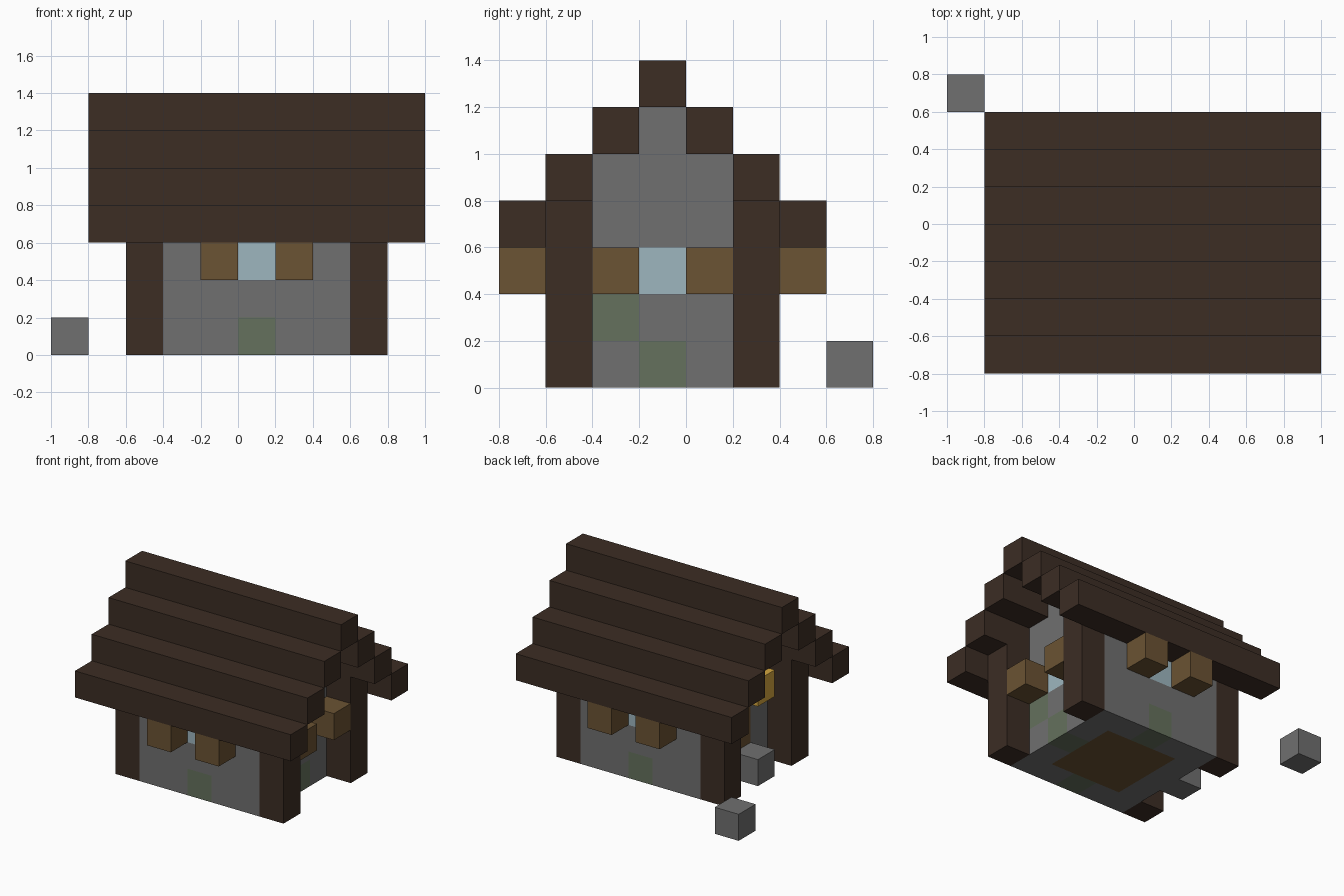
import bpy
import bmesh
from mathutils import Vector

CELL = 0.2  # everything sits on a cubic grid of this size

if "Cube" in bpy.data.objects:
    bpy.data.objects.remove(bpy.data.objects["Cube"], do_unlink=True)


def material(name, rgb):
    """Flat material from 0-255 display values."""
    lin = [(c / 255 / 12.92) if c < 11 else ((c / 255 + 0.055) / 1.055) ** 2.4 for c in rgb]
    mat = bpy.data.materials.new(name)
    mat.use_nodes = True
    mat.diffuse_color = (*lin, 1)
    bsdf = mat.node_tree.nodes["Principled BSDF"]
    bsdf.inputs["Base Color"].default_value = (*lin, 1)
    bsdf.inputs["Roughness"].default_value = 0.9
    return mat


STONE = material("grey stone", (112, 112, 112))
MOSS = material("mossy stone", (101, 113, 93))
DARK = material("dark timber", (60, 45, 36))
PLANK = material("plank brown", (107, 83, 51))
GLASS = material("pale glass", (158, 182, 191))
LAMP = material("lamp yellow", (212, 166, 62))


def block(name, lo, hi, mat, patches=()):
    """Box between two grid corners; each patch (cell, material) recolours one cell."""
    lo, hi = Vector(lo), Vector(hi)
    bm = bmesh.new()
    bmesh.ops.create_cube(bm, size=1)
    for v in bm.verts:
        v.co = [a + (c + 0.5) * (b - a) for a, b, c in zip(lo, hi, v.co)]
    # cut only along the borders of the recoloured cells
    for cell, _ in patches:
        for axis in range(3):
            for side in (0, 1):
                co, no = Vector(), Vector()
                co[axis], no[axis] = cell[axis] + side, 1
                if lo[axis] < co[axis] < hi[axis]:
                    bmesh.ops.bisect_plane(bm, geom=bm.verts[:] + bm.edges[:] + bm.faces[:],
                                           plane_co=co, plane_no=no, dist=1e-5)
    mats = [mat]
    for cell, patch_mat in patches:
        if patch_mat not in mats:
            mats.append(patch_mat)
        for f in bm.faces:
            mid = f.calc_center_median()
            if all(cell[i] - 0.01 < mid[i] < cell[i] + 1.01 for i in range(3)):
                f.material_index = mats.index(patch_mat)
    bmesh.ops.scale(bm, vec=(CELL,) * 3, verts=bm.verts)
    mesh = bpy.data.meshes.new(name)
    bm.to_mesh(mesh)
    bm.free()
    for m in mats:
        mesh.materials.append(m)
    obj = bpy.data.objects.new(name, mesh)
    bpy.context.collection.objects.link(obj)
    return obj


def cube(name, cell, mat):
    return block(name, cell, [c + 1 for c in cell], mat)


# Long walls, posts and shutters, front and back
for side, y, outer in (("front", -3, -4), ("back", 1, 2)):
    block(side + "_wall", (-2, y, 0), (3, y + 1, 4), STONE,
          [((0, y, 0), MOSS), ((0, y, 2), GLASS)])
    for end, x in (("right", -3), ("left", 3)):
        block(f"{side}_{end}_post", (x, y, 0), (x + 1, y + 1, 4), DARK)
    for end, x in (("right", -1), ("left", 1)):
        cube(f"{side}_{end}_shutter", (x, outer, 2), PLANK)

# Gable with window
block("window_gable", (2, -2, 0), (3, 1, 5), STONE,
      [((2, -1, 0), MOSS), ((2, -2, 1), MOSS), ((2, -1, 2), GLASS)])
for end, y in (("front", -2), ("back", 0)):
    cube(f"gable_{end}_shutter", (3, y, 2), PLANK)

# Gable with door, step and lamp
block("door_gable", (-2, -2, 0), (-1, 1, 5), STONE,
      [((-2, -1, 1), PLANK), ((-2, -1, 2), PLANK)])
cube("door_step", (-3, -1, 0), STONE)
cube("door_lamp", (-3, -1, 3), LAMP)

# Gable peaks
for name, x in (("window", 2), ("door", -2)):
    cube(name + "_gable_peak", (x, -1, 5), STONE)

# Plank floor
block("floor", (-1, -2, 0), (2, 1, 1), PLANK)

# Stepped roof: one beam per step, mirrored about the ridge
for step in range(4):
    for y in {-1 - step, -1 + step}:
        block(f"roof_beam_{step}", (-4, y, 6 - step), (5, y + 1, 7 - step), DARK)

# Loose stone beside the house
cube("loose_stone", (-5, 3, 0), STONE)
